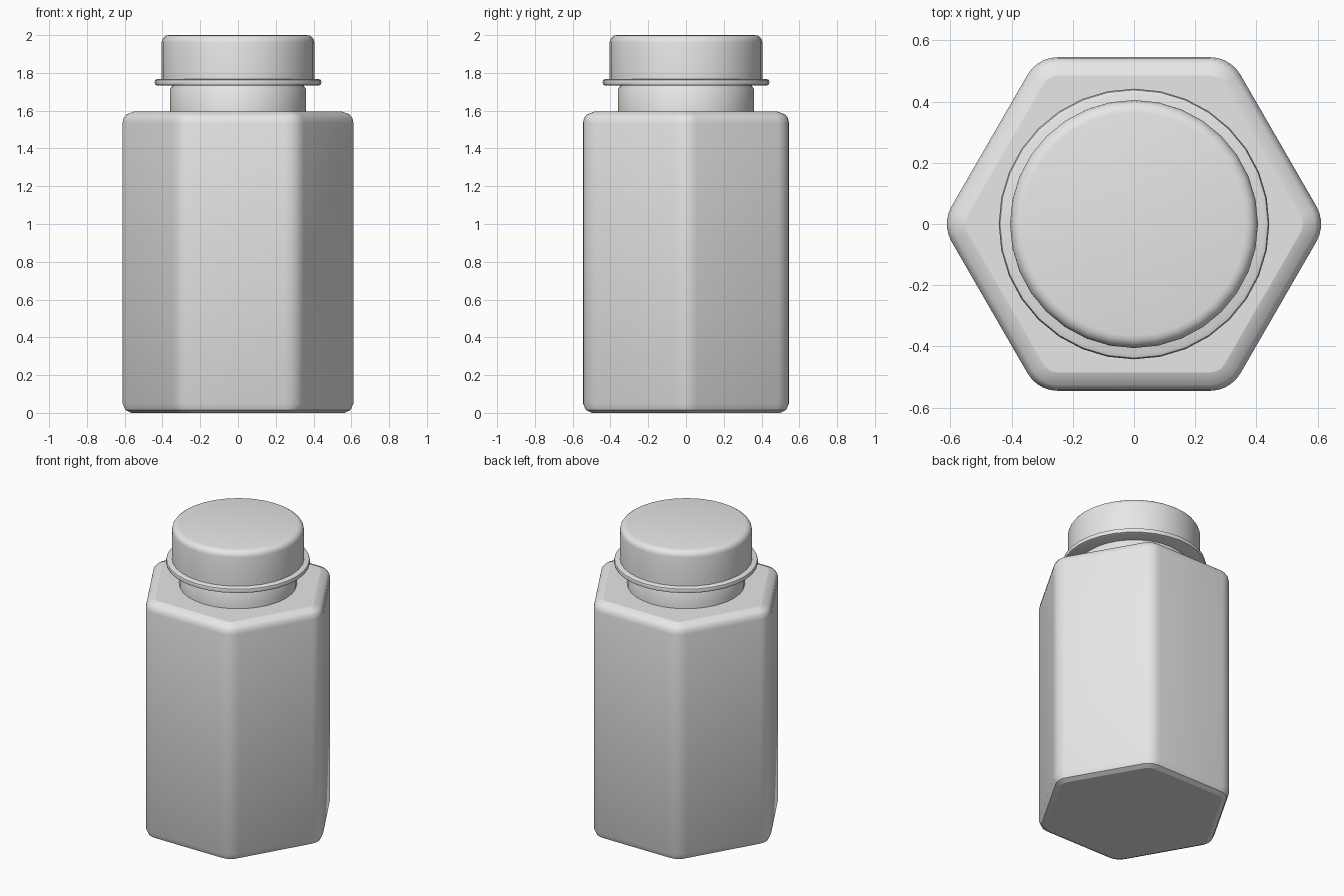
import bpy, bmesh
from math import sin, cos, radians, pi, tau

cube = bpy.data.objects.get("Cube")
if cube:
    bpy.data.objects.remove(cube)

grey = bpy.data.materials.new("plain grey")
grey.use_nodes = True
grey.diffuse_color = (0.8, 0.8, 0.8, 1)
grey.node_tree.nodes["Principled BSDF"].inputs["Base Color"].default_value = (0.8, 0.8, 0.8, 1)


def circle(radius, sides=32):
    return [(radius * cos(tau * i / sides), radius * sin(tau * i / sides)) for i in range(sides)]


def rounded_hexagon(apothem, steps=5):
    # The corner radius shrinks with the apothem, so every ring is a true offset
    corner = apothem - 0.43
    reach = (apothem - corner) / cos(pi / 6)
    points = []
    for k in range(6):
        a = k * pi / 3
        for s in range(steps + 1):
            b = a + radians(-30 + 60 * s / steps)
            points.append((reach * cos(a) + corner * cos(b), reach * sin(a) + corner * sin(b)))
    return points


def loft(name, section, profile, crease):
    """Stack sections along a (size, height) profile and cap both ends."""
    bm = bmesh.new()
    rings = [[bm.verts.new((x, y, z)) for x, y in section(size)] for size, z in profile]
    n = len(rings[0])
    for low, high in zip(rings, rings[1:]):
        for i in range(n):
            j = (i + 1) % n
            bm.faces.new((low[i], low[j], high[j], high[i]))
    bm.faces.new(rings[0][::-1])
    bm.faces.new(rings[-1])
    mesh = bpy.data.meshes.new(name)
    bm.to_mesh(mesh)
    bm.free()
    mesh.materials.append(grey)
    obj = bpy.data.objects.new(name, mesh)
    bpy.context.collection.objects.link(obj)
    bpy.ops.object.select_all(action='DESELECT')
    obj.select_set(True)
    bpy.context.view_layer.objects.active = obj
    bpy.ops.object.shade_smooth_by_angle(angle=radians(crease))
    return obj


def rounded_rim(radius, top, bevel, steps=4):
    return [(radius - bevel + bevel * cos(pi / 2 * s / steps),
             top - bevel + bevel * sin(pi / 2 * s / steps)) for s in range(steps + 1)]


# Hexagonal jar body with softened shoulders and base
body_profile = [(0.5, 0), (0.53, 0.015), (0.545, 0.05),
                (0.545, 1.535), (0.54, 1.56), (0.525, 1.58), (0.485, 1.595)]
body = loft("jar_body", rounded_hexagon, body_profile, 35)
# Crisp outlines around the flat top and base
for edge in body.data.edges:
    heights = [body.data.vertices[v].co.z for v in edge.vertices]
    if max(heights) < 0.001 or min(heights) > 1.594:
        edge.use_edge_sharp = True

# Neck below the lid
loft("neck", circle, [(0.36, 1.58), (0.36, 1.715), (0.35, 1.73), (0.35, 1.75)], 50)

# Thin rounded collar
loft("collar", circle, [(0.425, 1.732), (0.438, 1.737), (0.442, 1.75),
                        (0.438, 1.763), (0.425, 1.768)], 50)

# Lid with a rounded top edge
loft("lid", circle, [(0.405, 1.76)] + rounded_rim(0.405, 2.0, 0.04), 35)
